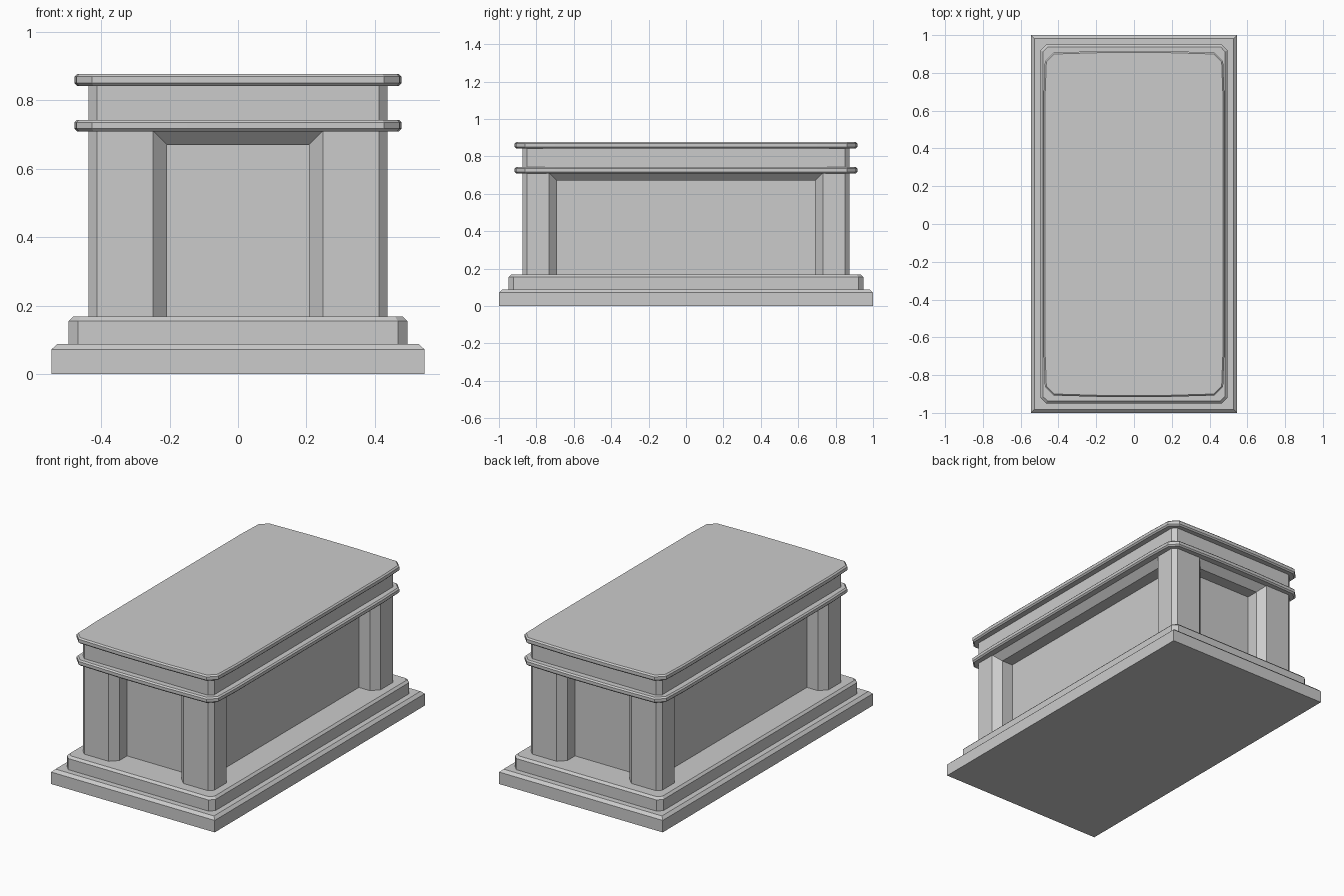
import bpy, bmesh
from mathutils import Matrix

if "Cube" in bpy.data.objects:
    bpy.data.objects.remove(bpy.data.objects["Cube"])


def loft(name, rings):
    """Solid through a stack of point rings, capped at both ends."""
    bm = bmesh.new()
    loops = [[bm.verts.new(p) for p in ring] for ring in rings]
    n = len(loops[0])
    for a, b in zip(loops, loops[1:]):
        for i in range(n):
            j = (i + 1) % n
            bm.faces.new((a[i], a[j], b[j], b[i]))
    bm.faces.new(loops[0][::-1])
    bm.faces.new(loops[-1])
    bmesh.ops.recalc_face_normals(bm, faces=bm.faces[:])
    mesh = bpy.data.meshes.new(name)
    bm.to_mesh(mesh)
    bm.free()
    ob = bpy.data.objects.new(name, mesh)
    bpy.context.collection.objects.link(ob)
    return ob


def ring(quadrant, z):
    """Mirror the +x+y corner points (listed anticlockwise) into a full outline."""
    q = quadrant
    pts = q + [(-x, y) for x, y in q[::-1]] + [(-x, -y) for x, y in q] + [(x, -y) for x, y in q[::-1]]
    return [(x, y, z) for x, y in pts]


def cut_corner(hx, hy, c):
    return [(hx, hy - c), (hx - c, hy)]


def rect(hx, hy, z):
    return [(hx, hy, z), (-hx, hy, z), (-hx, -hy, z), (hx, -hy, z)]


# Square plinth with bevelled top edge
loft("plinth", [rect(0.545, 1.0, 0), rect(0.545, 1.0, 0.072), rect(0.528, 0.983, 0.088)])

# Upper step with cut corners
loft("step", [ring(cut_corner(0.495, 0.949, 0.028), 0.088),
              ring(cut_corner(0.495, 0.949, 0.028), 0.155),
              ring(cut_corner(0.482, 0.936, 0.023), 0.168)])

# Body block, with a bevelled recess cut into each side
BX, BY = 0.437, 0.875
body = loft("body", [ring(cut_corner(BX, BY, 0.025), z) for z in (0.168, 0.86)])


def recess(reach, half_width, angle):
    sections = []
    for depth, grow in ((0.115, 0), (0.042, 0), (-0.03, 0.072)):
        y, w, top = depth - reach, half_width + grow, 0.67 + grow
        sections.append([(-w, y, 0.1), (w, y, 0.1), (w, y, top), (-w, y, top)])
    cutter = loft("recess_cutter", sections)
    cutter.data.transform(Matrix.Rotation(angle, 4, 'Z'))
    cutter.hide_render = True
    mod = body.modifiers.new("recess", 'BOOLEAN')
    mod.operation, mod.solver, mod.object = 'DIFFERENCE', 'EXACT', cutter
    bpy.context.view_layer.objects.active = body
    bpy.ops.object.modifier_apply(modifier=mod.name)
    bpy.data.objects.remove(cutter)


QUARTER = 1.5707963
for k in range(4):
    recess(*((BY, 0.207) if k % 2 == 0 else (BX, 0.691)), k * QUARTER)


# Slightly bowed slabs: the moulding and the lid
def slab(name, z0, z1, bevel=0.008):
    def outline(i):
        return [(0.478 - i, 0.70), (0.472 - i, 0.862 - i / 2),
                (0.426 - i / 2, 0.908 - i), (0.15, 0.916 - i)]
    loft(name, [ring(outline(bevel), z0), ring(outline(0), z0 + bevel),
                ring(outline(0), z1 - bevel), ring(outline(bevel), z1)])


slab("moulding", 0.709, 0.743)
slab("lid", 0.842, 0.877)
